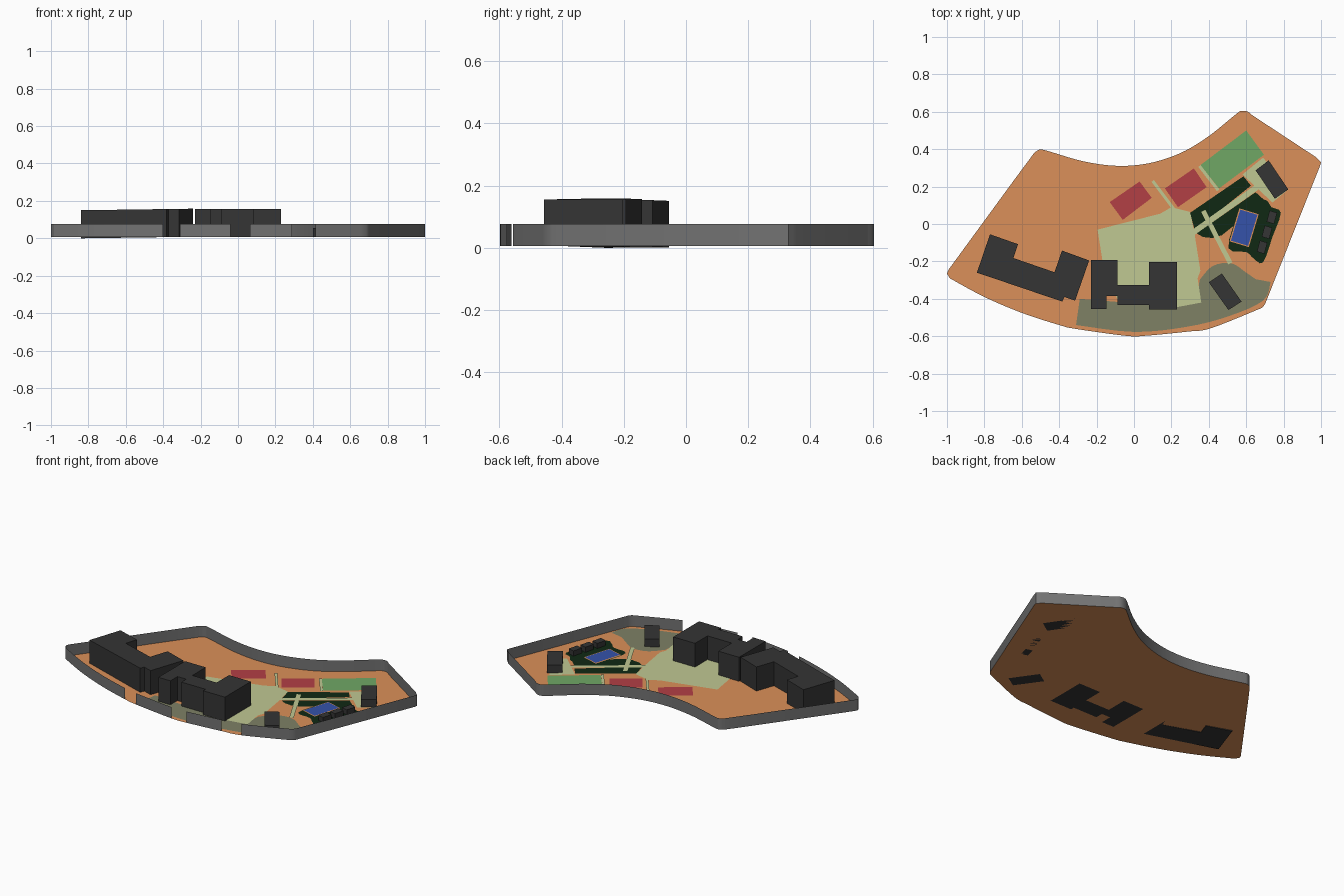
import bpy, bmesh, math
from mathutils import Vector


def material(name, rgb):
    m = bpy.data.materials.new(name)
    m.diffuse_color = (*rgb, 1)
    return m


ORANGE = material("clay", (0.71, 0.28, 0.10))
WALL = material("wall_grey", (0.17, 0.17, 0.17))
DARK = material("charcoal", (0.035, 0.035, 0.035))
PALE = material("pale_green", (0.53, 0.58, 0.29))
OLIVE = material("olive_grey", (0.21, 0.22, 0.13))
RED = material("court_red", (0.45, 0.05, 0.06))
GREEN = material("field_green", (0.16, 0.39, 0.13))
HEDGE = material("hedge_green", (0.005, 0.022, 0.007))
BLUE = material("pool_blue", (0.035, 0.085, 0.40))


def finish(name, bm, mat):
    me = bpy.data.meshes.new(name)
    bm.to_mesh(me)
    bm.free()
    me.materials.append(mat)
    ob = bpy.data.objects.new(name, me)
    bpy.context.collection.objects.link(ob)
    return ob


def patch(name, pts, z, mat, height=0, slope=0):
    """Flat polygon at z, or a prism when height is given (slope tilts it along x)."""
    bm = bmesh.new()
    f = bm.faces.new([bm.verts.new((x, y, z)) for x, y in pts])
    f.normal_update()
    if f.normal.z < 0:
        f.normal_flip()
    if height:
        r = bmesh.ops.extrude_face_region(bm, geom=[f])
        for v in r["geom"]:
            if isinstance(v, bmesh.types.BMVert):
                v.co.z += height
        x0 = min(p[0] for p in pts)
        for v in bm.verts:
            v.co.z += slope * (v.co.x - x0)
        bmesh.ops.recalc_face_normals(bm, faces=bm.faces)
    return finish(name, bm, mat)


def strip(name, a, b, w, z, mat):
    a, b = Vector(a), Vector(b)
    n = (b - a).orthogonal().normalized() * w / 2
    return patch(name, [a + n, b + n, b - n, a - n], z, mat)


def smooth(pts, steps=6, closed=False):
    """Catmull-Rom curve through the points."""
    p = [Vector(q) for q in pts]
    n = len(p)
    at = (lambda i: p[i % n]) if closed else (lambda i: p[max(0, min(n - 1, i))])
    out = []
    for i in range(n if closed else n - 1):
        a, b, c, d = at(i - 1), at(i), at(i + 1), at(i + 2)
        for k in range(steps):
            t = k / steps
            out.append(0.5 * (2 * b + (c - a) * t + (2 * a - 5 * b + 4 * c - d) * t * t
                              + (3 * b - a - 3 * c + d) * t ** 3))
    return out if closed else out + [p[-1]]


# Site outline: curved front, straight sides, concave back
front = smooth([(-0.985, -0.29), (-0.8, -0.39), (-0.6, -0.475), (-0.4, -0.54), (-0.31, -0.561),
                (-0.04, -0.598), (0.065, -0.597), (0.29, -0.575), (0.415, -0.556), (0.685, -0.448)])
right = smooth([(0.70, -0.43), (0.995, 0.312)], 1) + smooth([(1.0, 0.33), (0.975, 0.356)], 2)
back = smooth([(0.63, 0.583), (0.605, 0.602), (0.575, 0.604), (0.545, 0.587), (0.40, 0.47), (0.25, 0.38),
               (0.08, 0.325), (-0.09, 0.311), (-0.27, 0.335), (-0.46, 0.39), (-0.505, 0.398), (-0.535, 0.378)])
left = [Vector((-0.63, 0.25)), Vector((-0.992, -0.245)), Vector((-1, -0.265))]
outline = front + right + back + left
Z = 0.006
patch("ground", outline, Z, ORANGE)

# Boundary wall with three gate openings in the front
gaps = [(-0.4, -0.31), (-0.04, 0.065), (0.29, 0.415)]
bm = bmesh.new()
lo = [bm.verts.new((p.x, p.y, Z)) for p in outline]
hi = [bm.verts.new((p.x, p.y, 0.076)) for p in outline]
for i in range(len(outline)):
    j = (i + 1) % len(outline)
    mid = (outline[i] + outline[j]) / 2
    if mid.y < -0.5 and any(a < mid.x < b for a, b in gaps):
        continue
    bm.faces.new((lo[i], lo[j], hi[j], hi[i]))
wall = finish("boundary_wall", bm, WALL)
bpy.context.view_layer.objects.active = wall
wall.select_set(True)
bpy.ops.object.shade_smooth_by_angle(angle=math.radians(30))

# Main buildings
patch("west_building", [(-0.77, -0.055), (-0.62, -0.108), (-0.645, -0.182), (-0.425, -0.258), (-0.385, -0.142),
                        (-0.24, -0.195), (-0.315, -0.41), (-0.372, -0.39), (-0.383, -0.415), (-0.84, -0.26)],
      0, DARK, 0.15, 0.014)
patch("central_building", [(-0.23, -0.193), (-0.087, -0.193), (-0.087, -0.325), (0.08, -0.325), (0.08, -0.203),
                           (0.23, -0.203), (0.23, -0.457), (0.08, -0.457), (0.08, -0.433), (-0.087, -0.433),
                           (-0.087, -0.385), (-0.147, -0.385), (-0.147, -0.455), (-0.23, -0.455)],
      Z, DARK, 0.15)

# Small outbuildings
patch("south_pavilion", [(0.47, -0.265), (0.575, -0.415), (0.505, -0.46), (0.40, -0.312)], Z, DARK, 0.05)
patch("east_pavilion", [(0.72, 0.34), (0.825, 0.185), (0.753, 0.135), (0.65, 0.287)], Z, DARK, 0.05)

# Olive garden along the front
bed = smooth([(0.35, -0.30), (0.42, -0.225), (0.52, -0.21), (0.60, -0.26), (0.65, -0.295)], 4)
patch("front_garden", [(-0.29, -0.40), (0.2, -0.44), (0.34, -0.41)] + bed +
      smooth([(0.73, -0.31), (0.69, -0.41), (0.5, -0.495), (0.28, -0.55), (0, -0.577), (-0.31, -0.54)], 4),
      Z + 0.001, OLIVE)

# Paved plaza and paths
patch("plaza", [(-0.195, -0.03), (0.14, 0.055), (0.20, 0.09), (0.3, 0.065), (0.325, -0.06), (0.355, -0.25),
                (0.34, -0.29), (0.36, -0.42), (0.2, -0.45), (-0.085, -0.41), (-0.16, -0.25)],
      Z + 0.002, PALE)
patch("east_forecourt", [(0.69, 0.355), (0.825, 0.185), (0.74, 0.115), (0.58, 0.265)], Z + 0.002, PALE)

# Sports courts
patch("red_court_west", [(-0.13, 0.117), (0.03, 0.227), (0.095, 0.14), (-0.06, 0.022)], Z + 0.003, RED)
patch("red_court_east", [(0.165, 0.19), (0.32, 0.297), (0.388, 0.197), (0.235, 0.09)], Z + 0.003, RED)
patch("green_field", [(0.355, 0.315), (0.6, 0.5), (0.695, 0.37), (0.455, 0.19)], Z + 0.003, GREEN)

# Planted beds, crossed by paths
patch("north_bed", [(0.3, 0.06), (0.585, 0.255), (0.625, 0.205), (0.325, -0.035)], Z + 0.003, HEDGE)
patch("middle_bed", [(0.335, -0.05), (0.65, 0.17), (0.70, 0.125), (0.47, -0.06), (0.42, -0.075), (0.37, -0.07)],
      Z + 0.003, HEDGE)
patch("pool_garden", smooth([(0.505, -0.13), (0.55, 0.03), (0.62, 0.085), (0.70, 0.13), (0.735, 0.09),
                             (0.785, 0.06), (0.74, -0.07), (0.69, -0.205), (0.64, -0.185), (0.6, -0.15)],
                            3, True), Z + 0.003, HEDGE)
for i, (a, b, w) in enumerate([((0.10, 0.23), (0.22, 0.07), 0.016), ((0.35, 0.31), (0.45, 0.18), 0.016),
                               ((0.31, -0.05), (0.69, 0.22), 0.03), ((0.37, 0.07), (0.515, -0.21), 0.025)]):
    strip(f"path_{i + 1}", a, b, w, Z + 0.004, PALE)

# Pool with clay rim
strip("pool_rim", (0.615, 0.068), (0.562, -0.108), 0.108, Z + 0.004, ORANGE)
strip("pool", (0.614, 0.063), (0.564, -0.103), 0.096, Z + 0.005, BLUE)

# Three huts beside the pool
for i in range(3):
    c = Vector((0.737 - 0.026 * i, 0.036 - 0.08 * i))
    u, v = Vector((0.008, 0.03)), Vector((0.02, -0.006))
    patch(f"pool_hut_{i + 1}", [c + u + v, c + u - v, c - u - v, c - u + v], Z, DARK, 0.035)
